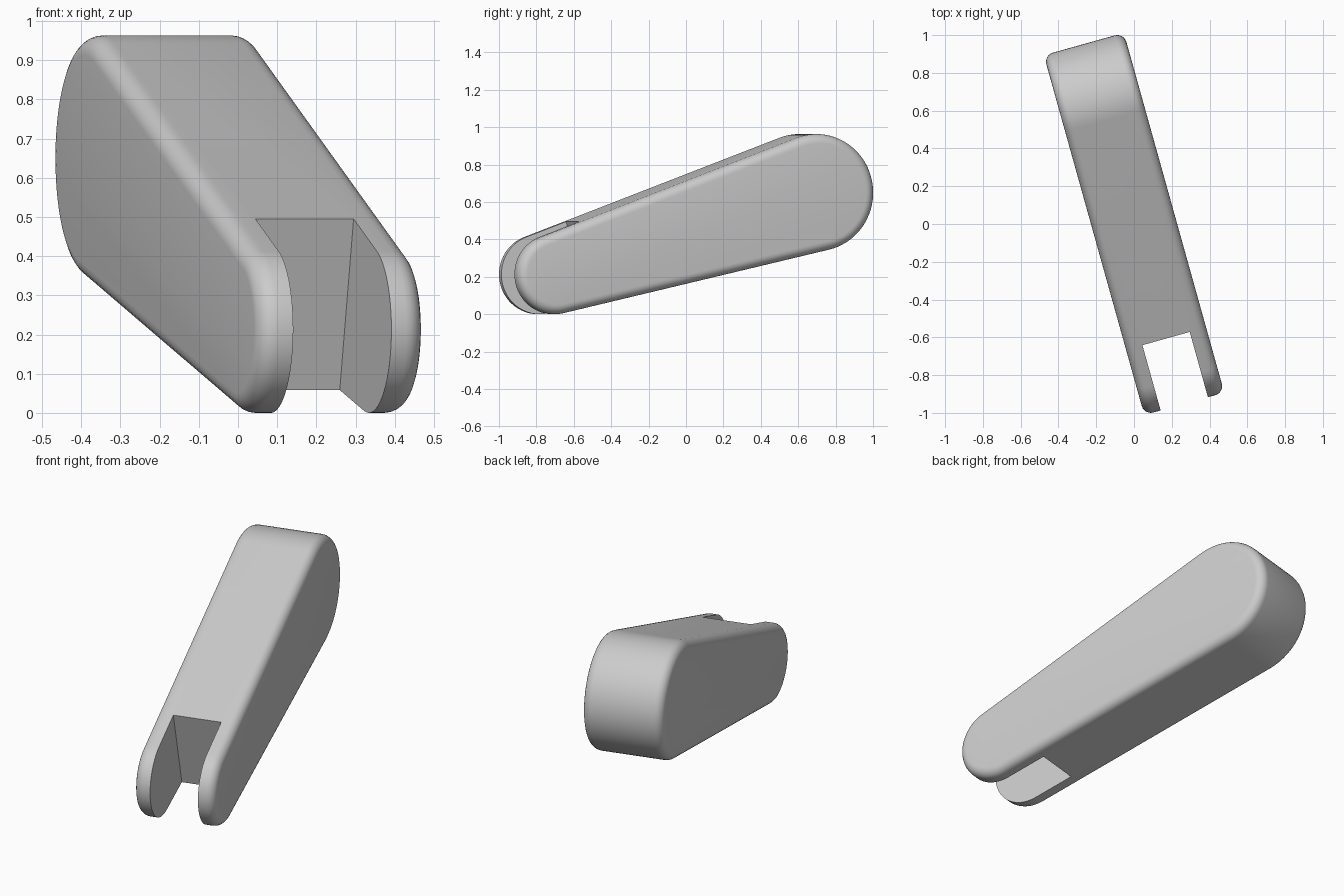
import bpy, bmesh
from math import sin, cos, asin, atan2, radians, pi, hypot
from mathutils import Matrix

cube = bpy.data.objects.get("Cube")
if cube:
    bpy.data.objects.remove(cube, do_unlink=True)

SMALL_R, BIG_R = 0.213, 0.313          # radii of the two rounded ends
HALF_W, FILLET = 0.22, 0.05            # half thickness and edge rounding
SLOT_HALF, SLOT_END = 0.13, 0.221      # fork slot half width and back wall
RUN, RISE = 1.452, 0.437               # from small end centre to big end centre
LENGTH, TILT, TURN = hypot(RUN, RISE), atan2(RISE, RUN), radians(15.6)
SEGMENTS = 40

grey = bpy.data.materials.new("Light grey")
grey.use_nodes = True
colour = (0.6, 0.6, 0.6, 1)
grey.diffuse_color = colour
grey.node_tree.nodes["Principled BSDF"].inputs["Base Color"].default_value = colour


def make_object(name, bm):
    bmesh.ops.recalc_face_normals(bm, faces=bm.faces)
    mesh = bpy.data.meshes.new(name)
    bm.to_mesh(mesh)
    bm.free()
    mesh.materials.append(grey)
    obj = bpy.data.objects.new(name, mesh)
    bpy.context.collection.objects.link(obj)
    return obj


def arc(centre_y, radius, start, end):
    angles = [start + (end - start) * i / SEGMENTS for i in range(SEGMENTS + 1)]
    return [(centre_y + radius * cos(a), radius * sin(a)) for a in angles]


# Tapered arm: two round ends joined by tangent lines, extruded and rounded
lean = asin((BIG_R - SMALL_R) / LENGTH)
outline = arc(0, SMALL_R, pi / 2 + lean, 3 * pi / 2 - lean)
outline += arc(LENGTH, BIG_R, -pi / 2 - lean, pi / 2 + lean)
bm = bmesh.new()
cap = bm.faces.new([bm.verts.new((-HALF_W, y, z)) for y, z in outline])
extruded = bmesh.ops.extrude_face_region(bm, geom=[cap], use_keep_orig=True)["geom"]
bmesh.ops.translate(bm, vec=(2 * HALF_W, 0, 0),
                    verts=[g for g in extruded if isinstance(g, bmesh.types.BMVert)])
rims = [e for e in bm.edges if abs(e.verts[0].co.x - e.verts[1].co.x) < HALF_W]
bmesh.ops.bevel(bm, geom=rims, offset=FILLET, segments=6, profile=0.5, affect='EDGES')
arm = make_object("forked_arm", bm)

# Slot through the small end, square to the arm's own axis
bm = bmesh.new()
bmesh.ops.create_cube(bm, size=1, matrix=Matrix.Translation((0, SLOT_END - 0.5, 0))
                      @ Matrix.Diagonal((2 * SLOT_HALF, 1, 1, 1)))
cutter = make_object("slot_cutter", bm)
cutter.hide_render = True

cut = arm.modifiers.new("Slot", 'BOOLEAN')
cut.operation, cut.solver, cut.object = 'DIFFERENCE', 'EXACT', cutter
bpy.ops.object.select_all(action='DESELECT')
arm.select_set(True)
bpy.context.view_layer.objects.active = arm
bpy.ops.object.modifier_apply(modifier=cut.name)
bpy.data.objects.remove(cutter, do_unlink=True)

# Raise the big end, turn the arm and stand it on the ground
arm.data.transform(Matrix.Translation((0.209, -0.747, SMALL_R))
                   @ Matrix.Rotation(TURN, 4, 'Z') @ Matrix.Rotation(TILT, 4, 'X'))
bpy.ops.object.shade_smooth_by_angle(angle=radians(30))
